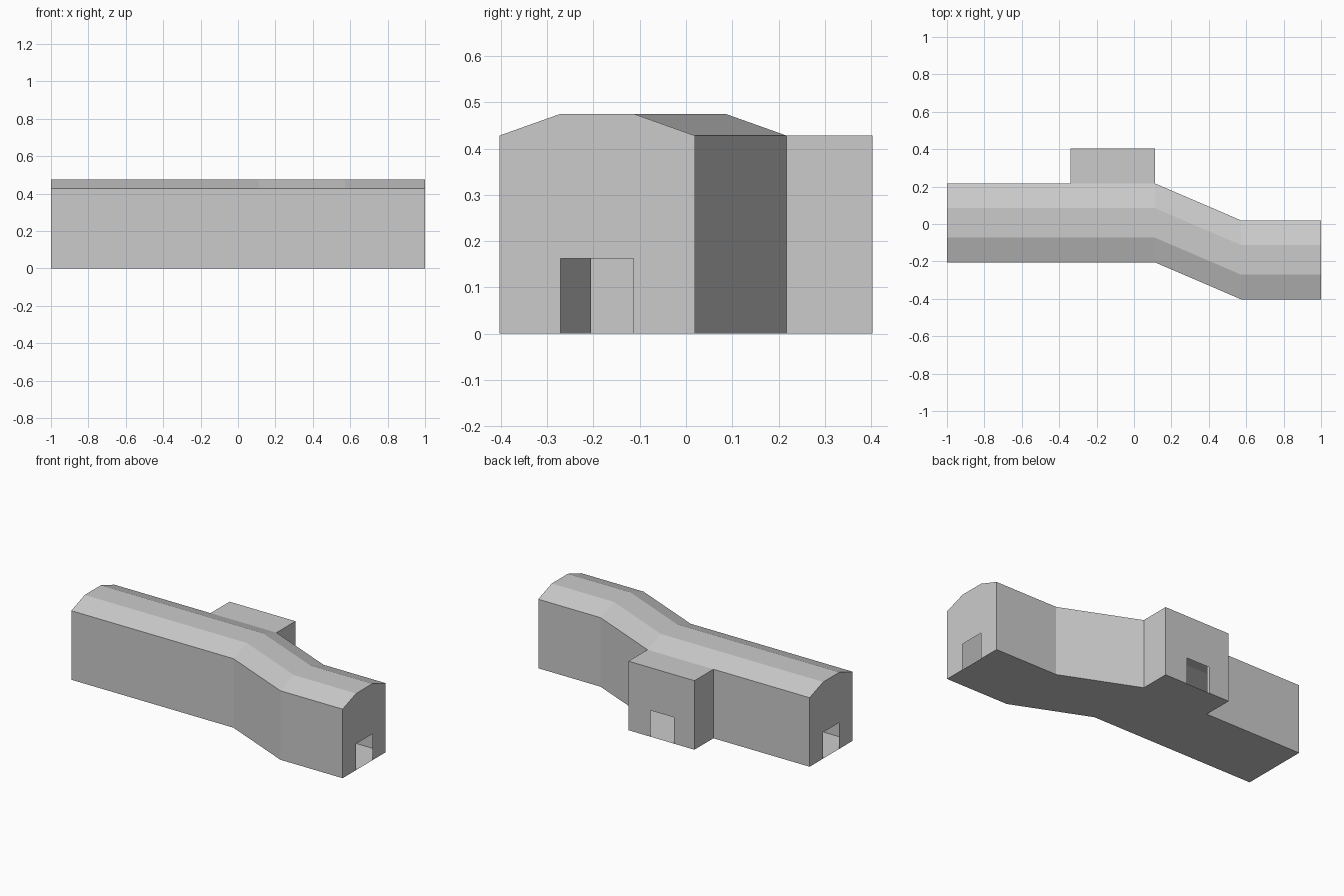
import bpy, bmesh

if "Cube" in bpy.data.objects:
    bpy.data.objects.remove(bpy.data.objects["Cube"])

EAVE, TOP, DOOR_H = 0.428, 0.475, 0.163
BACK, FRONT = 0.217, -0.205          # long walls of the straight stretch
WING_X = (-0.34, 0.112)              # side wing extent along the hall
WING_Y = 0.403


def make_object(name, faces):
    """Thin-walled shell from a list of polygons, welded at shared corners."""
    bm = bmesh.new()
    for pts in faces:
        bm.faces.new([bm.verts.new(p) for p in pts])
    bmesh.ops.remove_doubles(bm, verts=bm.verts, dist=1e-4)
    bmesh.ops.recalc_face_normals(bm, faces=bm.faces)
    mesh = bpy.data.meshes.new(name)
    bm.to_mesh(mesh)
    bm.free()
    ob = bpy.data.objects.new(name, mesh)
    bpy.context.collection.objects.link(ob)
    return ob


def door_notch(a, b):
    """Outline of a doorway along a wall's bottom edge, from a to b."""
    return [(a, 0), (a, DOOR_H), (b, DOOR_H), (b, 0)]


# Hall: cross-section (y, z) swept along a path with a sideways jog
section = [(FRONT, 0), (FRONT, EAVE), (-0.073, TOP), (0.085, TOP), (BACK, EAVE), (BACK, 0)]
path = [(-1, 0), (WING_X[0], 0), (WING_X[1], 0), (0.573, -0.198), (1, -0.198)]


def place(station, pts):
    x, dy = station
    return [(x, y + dy, z) for y, z in pts]


hall = []
for k in range(len(path) - 1):
    r0, r1 = place(path[k], section), place(path[k + 1], section)
    for i in range(6):
        j = (i + 1) % 6
        if k == 1 and i == 4:        # back wall is open into the wing
            continue
        hall.append([r0[i], r0[j], r1[j], r1[i]])

# End walls with doorways
for station in (path[0], path[-1]):
    hall.append(place(station, section + door_notch(0.085, -0.073)))
make_object("hall", hall)

# Side wing: flat-roofed block with a doorway in its back wall
x0, x1 = WING_X
wing = [[(x0, BACK, z), (x1, BACK, z), (x1, WING_Y, z), (x0, WING_Y, z)] for z in (0, EAVE)]
wing += [[(x, BACK, 0), (x, WING_Y, 0), (x, WING_Y, EAVE), (x, BACK, EAVE)] for x in WING_X]
back_outline = [(x0, 0), (x0, EAVE), (x1, EAVE), (x1, 0)] + door_notch(-0.04, -0.2)
wing.append([(x, WING_Y, z) for x, z in back_outline])
make_object("side_wing", wing)
